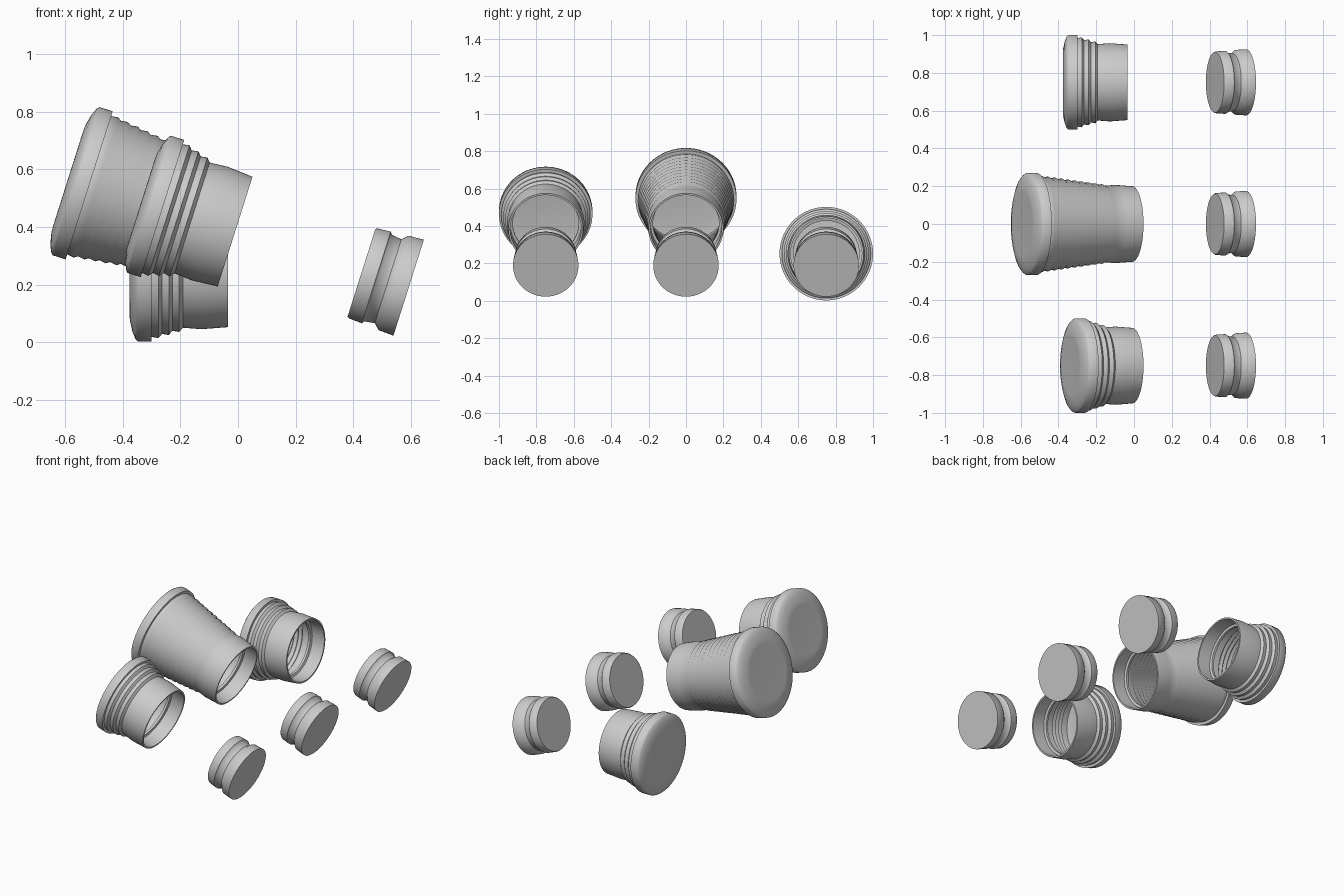
import bpy
import bmesh
import math
from mathutils import Matrix

cube = bpy.data.objects.get("Cube")
if cube:
    bpy.data.objects.remove(cube, do_unlink=True)

TILT = math.radians(17.6)
SIDES = 72

# One plain grey material for everything
grey = bpy.data.materials.new("light_grey")
grey.use_nodes = True
GREY = (0.6, 0.6, 0.6, 1)
grey.diffuse_color = GREY
grey.node_tree.nodes["Principled BSDF"].inputs["Base Color"].default_value = GREY


def lathe(name, profile, location, tilt):
    """Turn (axial, radius) points round the local x axis."""
    bm = bmesh.new()
    verts = [bm.verts.new((t, 0, r)) for t, r in profile]
    edges = [bm.edges.new(pair) for pair in zip(verts, verts[1:])]
    bmesh.ops.spin(bm, geom=verts + edges, cent=(0, 0, 0), axis=(1, 0, 0),
                   angle=math.tau, steps=SIDES, use_merge=False)
    bmesh.ops.remove_doubles(bm, verts=bm.verts, dist=0.0002)
    bmesh.ops.recalc_face_normals(bm, faces=bm.faces)
    mesh = bpy.data.meshes.new(name)
    bm.to_mesh(mesh)
    bm.free()
    mesh.materials.append(grey)
    obj = bpy.data.objects.new(name, mesh)
    bpy.context.collection.objects.link(obj)
    obj.location = location
    obj.rotation_euler = (0, tilt, 0)
    bpy.ops.object.select_all(action='DESELECT')
    obj.select_set(True)
    bpy.context.view_layer.objects.active = obj
    bpy.ops.object.shade_smooth_by_angle(angle=math.radians(50))
    return obj


def ridges(count, start, end, r_start, r_end, height):
    """Zigzag rings running along a widening wall."""
    points = []
    for i in range(count):
        for shift, bump in ((0, 0), (0.35, height)):
            f = (i + shift) / count
            points.append((start + (end - start) * f,
                           r_start + (r_end - r_start) * f + bump))
    return points + [(end, r_end)]


def cup_profile(rim, rim_r, wall_r, count, height):
    wall = ridges(count, -0.157, rim, 0.202, wall_r, height)
    # Neck, ridged wall, rolled rim and slightly dished end
    outer = [(0, 0.2), (-0.093, 0.207)] + wall
    outer += [(rim, rim_r), (rim - 0.048, rim_r), (rim - 0.056, rim_r - 0.008),
              (rim - 0.067, rim_r - 0.035), (rim - 0.076, rim_r - 0.075),
              (rim - 0.077, rim_r - 0.1), (rim - 0.064, 0)]
    # Hollow inside with a retaining bead
    inner = [(rim - 0.05, 0), (rim - 0.06, rim_r - 0.09),
             (rim - 0.045, rim_r - 0.025), (rim, rim_r - 0.02)]
    inner += [(t, r - 0.013) for t, r in reversed(wall)]
    inner += [(-0.112, 0.19), (-0.107, 0.176), (-0.092, 0.176),
              (-0.087, 0.19), (0, 0.19), (0, 0.2)]
    return outer + inner


small = cup_profile(-0.265, 0.25, 0.234, 3, 0.011)
large = cup_profile(-0.532, 0.27, 0.252, 10, 0.007)

lathe("front_small_cup", small, (-0.01, -0.75, 0.384), TILT)
lathe("middle_large_cup", large, (-0.01, 0, 0.384), TILT)
lathe("back_small_cup", small, (-0.035, 0.75, 0.252), 0)

# Solid grooved plugs
plug = [(-0.172, 0), (-0.172, 0.16), (-0.165, 0.164), (-0.118, 0.167),
        (-0.112, 0.158), (-0.075, 0.153), (-0.055, 0.172), (0, 0.175), (0, 0)]
for label, y in (("front", -0.75), ("middle", 0), ("back", 0.75)):
    lathe(label + "_plug", plug, (0.593, y, 0.189), TILT)
